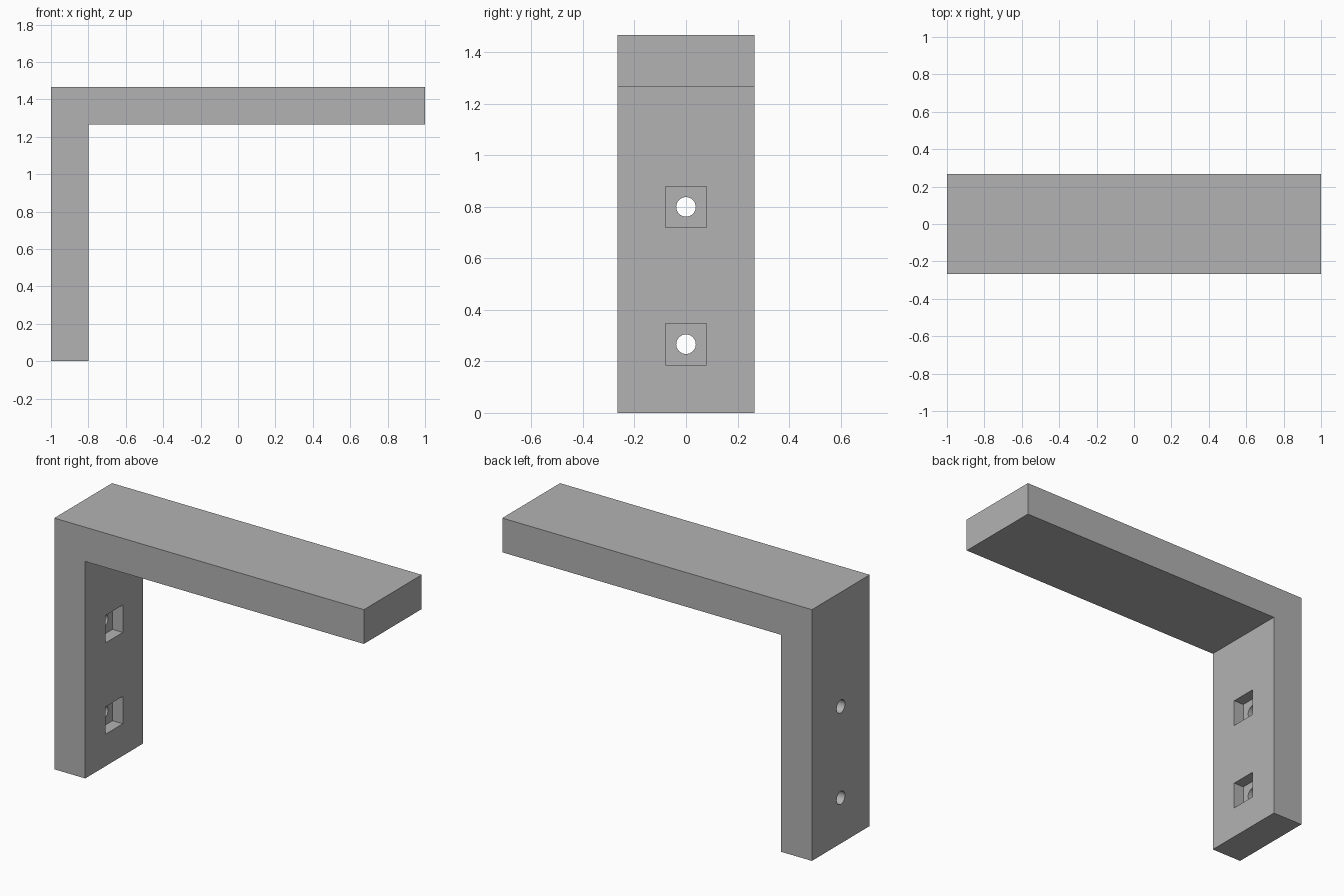
import bpy, bmesh, math
from mathutils import Vector, Matrix

old = bpy.data.objects.get("Cube")
if old:
    bpy.data.objects.remove(old, do_unlink=True)

U = 1 / 15                      # design unit
HALF_DEPTH = 4 * U
HEIGHT = 22 * U
THICK = 3 * U
WALL_X = -1 + THICK             # inner face of the upright
POCKET = 2.4 * U
POCKET_DEPTH = U
HOLE_RADIUS = 0.038
HOLE_HEIGHTS = (4 * U, 12 * U)

grey = bpy.data.materials.new("plain grey")
grey.use_nodes = True
colour = (0.448, 0.448, 0.448, 1)
grey.diffuse_color = colour
grey.node_tree.nodes["Principled BSDF"].inputs["Base Color"].default_value = colour


def make_object(name, bm):
    bmesh.ops.recalc_face_normals(bm, faces=bm.faces)
    mesh = bpy.data.meshes.new(name)
    bm.to_mesh(mesh)
    bm.free()
    mesh.materials.append(grey)
    obj = bpy.data.objects.new(name, mesh)
    bpy.context.collection.objects.link(obj)
    return obj


def cut(target, cutter):
    mod = target.modifiers.new("cut", "BOOLEAN")
    mod.operation = "DIFFERENCE"
    mod.solver = "EXACT"
    mod.object = cutter
    bpy.ops.object.select_all(action="DESELECT")
    bpy.context.view_layer.objects.active = target
    target.select_set(True)
    bpy.ops.object.modifier_apply(modifier=mod.name)
    bpy.data.objects.remove(cutter, do_unlink=True)


# Bracket: L-shaped side profile extruded through its depth
bm = bmesh.new()
profile = [(-1, 0), (WALL_X, 0), (WALL_X, HEIGHT - THICK),
           (1, HEIGHT - THICK), (1, HEIGHT), (-1, HEIGHT)]
face = bm.faces.new([bm.verts.new((x, -HALF_DEPTH, z)) for x, z in profile])
result = bmesh.ops.extrude_face_region(bm, geom=[face])
moved = [v for v in result["geom"] if isinstance(v, bmesh.types.BMVert)]
bmesh.ops.translate(bm, verts=moved, vec=Vector((0, 2 * HALF_DEPTH, 0)))
bracket = make_object("angle_bracket", bm)

for z in HOLE_HEIGHTS:
    # Square pocket on the inner face
    bm = bmesh.new()
    place = (Matrix.Translation((WALL_X, 0, z))
             @ Matrix.Diagonal((2 * POCKET_DEPTH, POCKET, POCKET, 1)))
    bmesh.ops.create_cube(bm, size=1, matrix=place)
    cut(bracket, make_object("pocket_cutter", bm))

    # Round bolt hole through the rest of the upright
    bm = bmesh.new()
    place = (Matrix.Translation((-1 + THICK / 2, 0, z))
             @ Matrix.Rotation(math.pi / 2, 4, "Y"))
    bmesh.ops.create_cone(bm, cap_ends=True, segments=32, radius1=HOLE_RADIUS,
                          radius2=HOLE_RADIUS, depth=2 * THICK, matrix=place)
    cut(bracket, make_object("hole_cutter", bm))

# Smooth hole walls, crisp edges elsewhere
bpy.ops.object.shade_smooth_by_angle(angle=math.radians(30))
